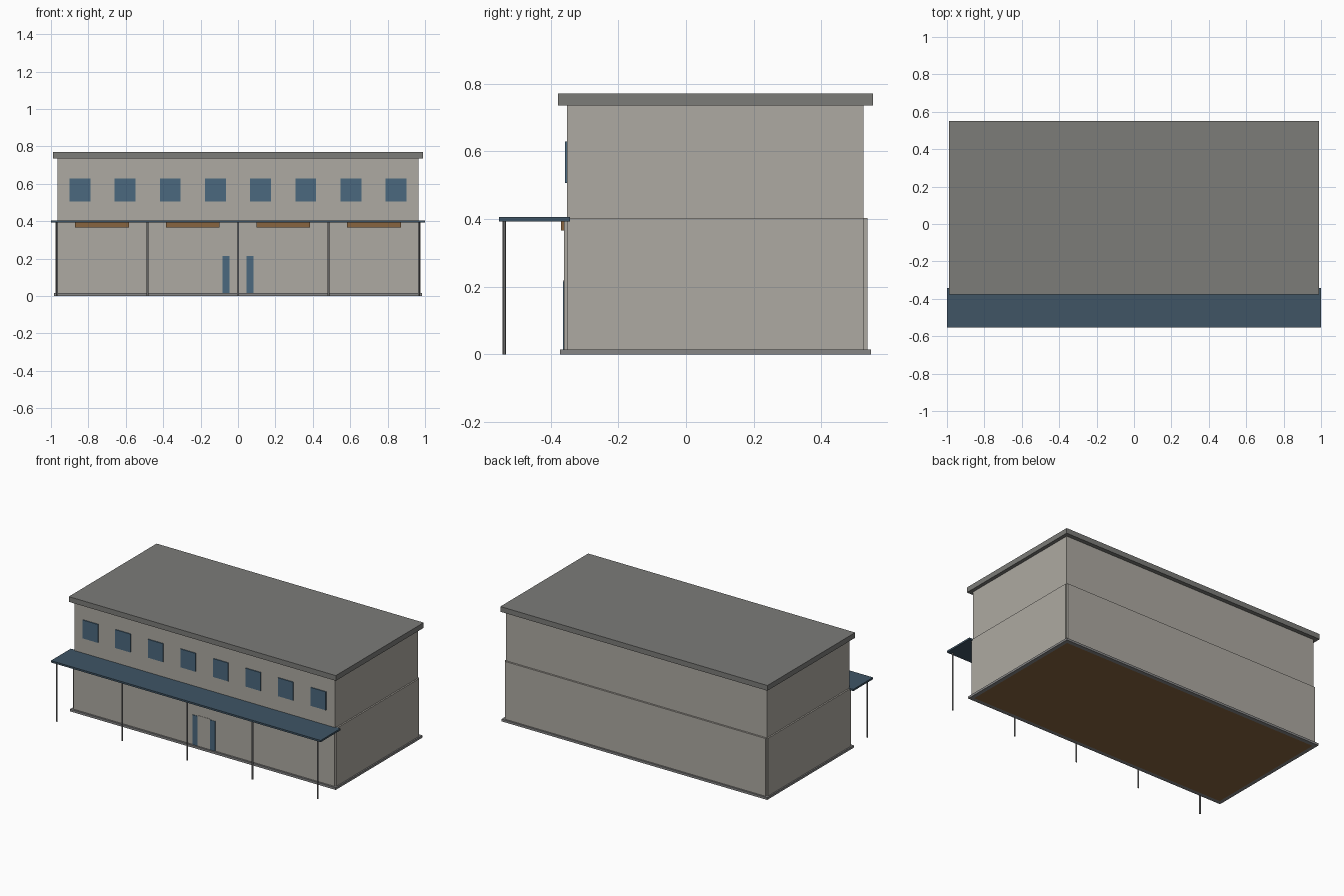
import bpy

if "Cube" in bpy.data.objects:
    bpy.data.objects.remove(bpy.data.objects["Cube"])


def material(name, color):
    m = bpy.data.materials.new(name)
    m.diffuse_color = (*color, 1)
    m.use_nodes = True
    m.node_tree.nodes["Principled BSDF"].inputs["Base Color"].default_value = m.diffuse_color
    return m


WALL = material("warm_grey", (0.42, 0.40, 0.36))
ROOF = material("dark_grey", (0.20, 0.20, 0.19))
TRIM = material("trim_grey", (0.24, 0.24, 0.24))
BLUE = material("dark_blue", (0.05, 0.09, 0.13))
GLASS = material("glass_blue", (0.07, 0.14, 0.21))
BROWN = material("brown", (0.25, 0.13, 0.05))


def box(name, x, y, z, mat):
    """Box spanning the (min, max) ranges x, y, z."""
    bpy.ops.mesh.primitive_cube_add(size=1, location=[sum(r) / 2 for r in (x, y, z)])
    ob = bpy.context.object
    ob.name = name
    ob.scale = [r[1] - r[0] for r in (x, y, z)]
    bpy.ops.object.transform_apply(location=False, rotation=False, scale=True)
    ob.data.materials.append(mat)
    return ob


# Plinth ring and floor
for side, y in (("front", (-0.372, -0.345)), ("back", (0.52, 0.547))):
    box(f"plinth_{side}", (-0.985, 0.985), y, (0, 0.015), TRIM)
for s, side in ((-1, "left"), (1, "right")):
    box(f"plinth_{side}", sorted((s * 0.96, s * 0.985)), (-0.345, 0.52), (0, 0.015), TRIM)
box("floor", (-0.96, 0.96), (-0.345, 0.52), (0, 0.012), BROWN)

# Main volume, with slightly raised panels around the lower storey
box("wall_core", (-0.966, 0.966), (-0.352, 0.524), (0.012, 0.735), WALL)
box("lower_wall_front", (-0.966, 0.966), (-0.36, -0.35), (0.015, 0.402), WALL)
box("lower_wall_back", (-0.966, 0.966), (0.52, 0.536), (0.015, 0.402), WALL)
for s, side in ((-1, "left"), (1, "right")):
    box(f"lower_wall_{side}", sorted((s * 0.96, s * 0.976)), (-0.352, 0.524), (0.015, 0.402), WALL)

# Flat overhanging roof
box("roof", (-0.99, 0.99), (-0.378, 0.552), (0.735, 0.77), ROOF)

# Canopy and posts
box("canopy", (-1, 1), (-0.553, -0.343), (0.393, 0.405), BLUE)
for i in range(5):
    bpy.ops.mesh.primitive_cylinder_add(vertices=12, radius=0.005, depth=0.395,
                                        location=((i - 2) * 0.4835, -0.537, 0.1975))
    post = bpy.context.object
    post.name = f"canopy_post_{i + 1}"
    post.data.materials.append(TRIM)
    bpy.ops.object.shade_smooth_by_angle()

# Fascia boards under the canopy
for i in range(4):
    c = (i - 1.5) * 0.4845
    box(f"fascia_board_{i + 1}", (c - 0.144, c + 0.144), (-0.369, -0.358), (0.366, 0.394), BROWN)

# Upper windows
for i in range(8):
    c = (i - 3.5) * 0.2415
    box(f"window_{i + 1}", (c - 0.056, c + 0.056), (-0.358, -0.35), (0.506, 0.629), GLASS)

# Entrance: central door with glazed sidelights
box("door", (-0.045, 0.045), (-0.362, -0.35), (0.015, 0.22), WALL)
for s, side in ((-1, "left"), (1, "right")):
    box(f"sidelight_{side}", sorted((s * 0.045, s * 0.084)), (-0.363, -0.35), (0.015, 0.215), GLASS)
